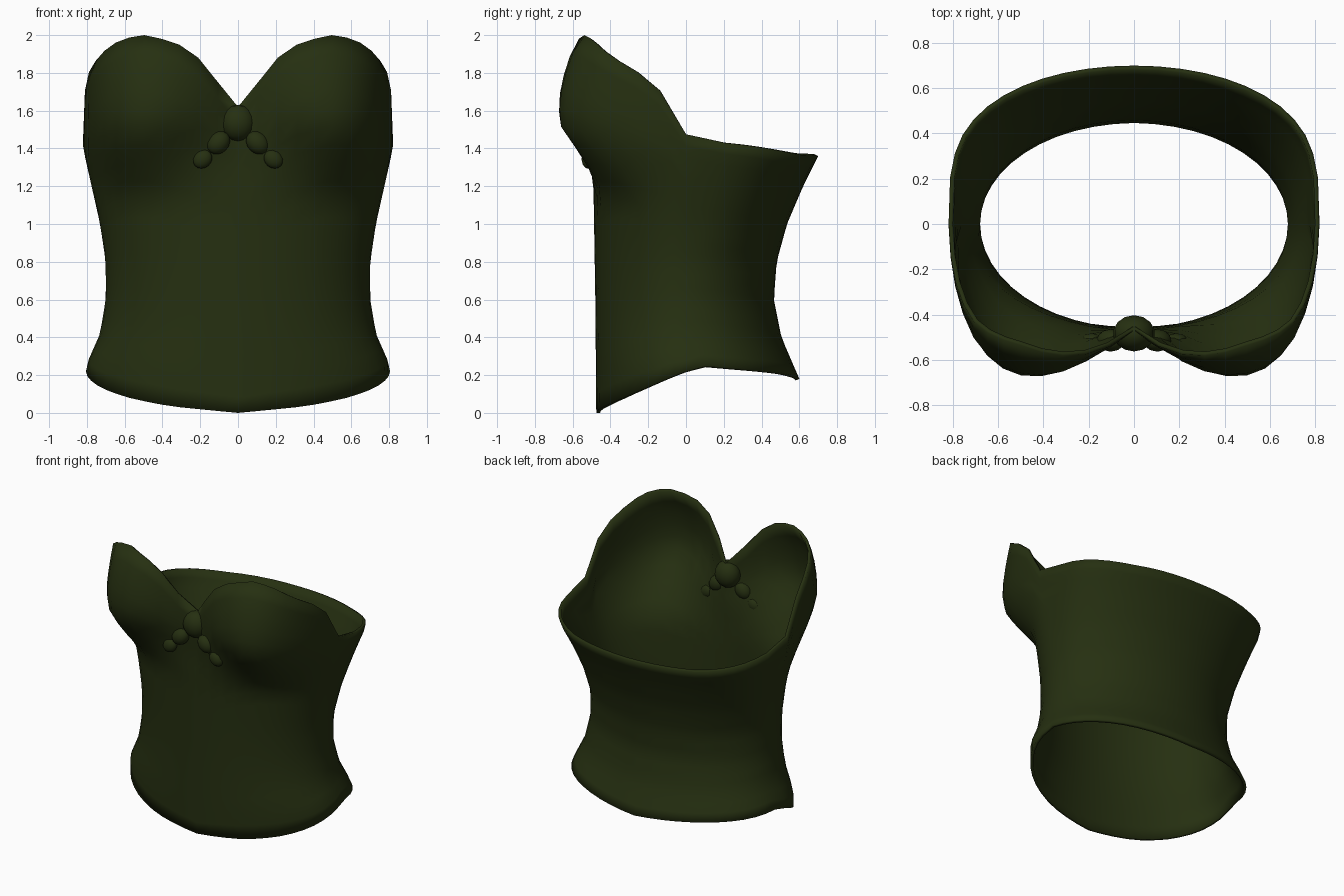
import bpy
import bmesh
import math
from mathutils import Vector

default_cube = bpy.data.objects.get("Cube")
if default_cube:
    bpy.data.objects.remove(default_cube, do_unlink=True)

COLUMNS = 48
ROWS = 20

# Fabric colour
fabric = bpy.data.materials.new("dark olive fabric")
fabric.use_nodes = True
olive = (0.019, 0.029, 0.0055, 1)
fabric.diffuse_color = olive
shader = fabric.node_tree.nodes["Principled BSDF"]
shader.inputs["Base Color"].default_value = olive
shader.inputs["Roughness"].default_value = 0.8

# Body profiles by height: half width, front depth, back depth,
# roundness of the back, and forward push of the cups
HALF_WIDTH = [(0.25, .805), (0.42, .73), (0.6, .70), (0.8, .70), (1.0, .73),
              (1.2, .775), (1.4, .82), (2.0, .815)]
FRONT = [(0, .475), (0.6, .48), (1.2, .49), (1.6, .47)]
BACK = [(0.18, .60), (0.4, .505), (0.6, .465), (0.8, .48), (1.0, .535),
        (1.2, .62), (1.36, .70)]
BACK_POWER = [(0.2, .8), (0.6, 1), (0.8, 1), (1.36, .6)]
CUP_PUSH = [(1.15, 0), (1.3, .13), (1.4, .21), (1.52, .3), (1.65, .31),
            (1.78, .28), (1.93, .225), (2.0, .17)]
CUP_POWER = [(1.3, 2), (1.55, 1)]

# Edge heights by angle, from the centre front round to the centre back
HEM = [(0, 0), (.46, .035), (.8, .08), (1.1, .13), (1.57, .22), (1.68, .25),
       (2.0, .235), (2.5, .215), (math.pi, .18)]
NECKLINE = [(0, 1.62), (.13, 1.75), (.2, 1.84), (.35, 1.94), (.54, 1.985),
            (.655, 2.0), (.857, 1.98), (1.07, 1.91), (1.3, 1.81), (1.4, 1.75),
            (1.5, 1.64), (1.57, 1.475), (1.695, 1.43), (2.18, 1.385),
            (2.45, 1.365), (math.pi, 1.36)]


def sample(profile, key):
    """Read a profile at any key, with straight lines between its points."""
    if key <= profile[0][0]:
        return profile[0][1]
    for (k0, v0), (k1, v1) in zip(profile, profile[1:]):
        if key <= k1:
            return v0 + (v1 - v0) * (key - k0) / (k1 - k0)
    return profile[-1][1]


def body_point(angle, z):
    """Point on the bodice; angle 0 is the centre front, positive to its left."""
    turn = abs(angle)
    x = sample(HALF_WIDTH, z) * math.sin(angle)
    c = math.cos(turn)
    if c > 0:
        cup = max(0, math.sin(2 * turn)) ** sample(CUP_POWER, z)
        y = -sample(FRONT, z) * c - sample(CUP_PUSH, z) * cup
    else:
        y = sample(BACK, z) * (-c) ** sample(BACK_POWER, z)
    return Vector((x, y, z))


def finish(obj):
    obj.data.materials.append(fabric)
    bpy.ops.object.select_all(action='DESELECT')
    obj.select_set(True)
    bpy.context.view_layer.objects.active = obj
    bpy.ops.object.shade_smooth_by_angle(angle=math.radians(50))


# Bodice shell: columns run from the hem up to the neckline
bm = bmesh.new()
grid = []
for i in range(COLUMNS):
    angle = math.tau * i / COLUMNS
    if i > COLUMNS // 2:
        angle -= math.tau
    low, high = sample(HEM, abs(angle)), sample(NECKLINE, abs(angle))
    grid.append([bm.verts.new(body_point(angle, low + (high - low) * r / ROWS))
                 for r in range(ROWS + 1)])
for i, column in enumerate(grid):
    following = grid[(i + 1) % COLUMNS]
    for r in range(ROWS):
        bm.faces.new((column[r], following[r], following[r + 1], column[r + 1]))
mesh = bpy.data.meshes.new("bodice")
bm.to_mesh(mesh)
bm.free()
bodice = bpy.data.objects.new("bodice", mesh)
bpy.context.collection.objects.link(bodice)
finish(bodice)
cloth = bodice.modifiers.new("cloth thickness", 'SOLIDIFY')
cloth.thickness = 0.02
cloth.offset = -1


# Beads at the centre of the neckline
def bead(name, x, z, size, tilt):
    y = body_point(math.asin(x / sample(HALF_WIDTH, z)), z).y
    bpy.ops.mesh.primitive_uv_sphere_add(segments=14, ring_count=8, radius=1,
                                         location=(x, y - 0.01, z),
                                         rotation=(0, tilt, 0))
    obj = bpy.context.object
    obj.name = name
    obj.scale = size
    finish(obj)


bead("centre_bead", 0, 1.535, (.092, .08, .096), 0)
for side, label in ((1, "left"), (-1, "right")):
    bead(label + "_middle_bead", side * .103, 1.43, (.068, .05, .055), side * .8)
    bead(label + "_end_bead", side * .187, 1.343, (.055, .035, .046), side * .7)
